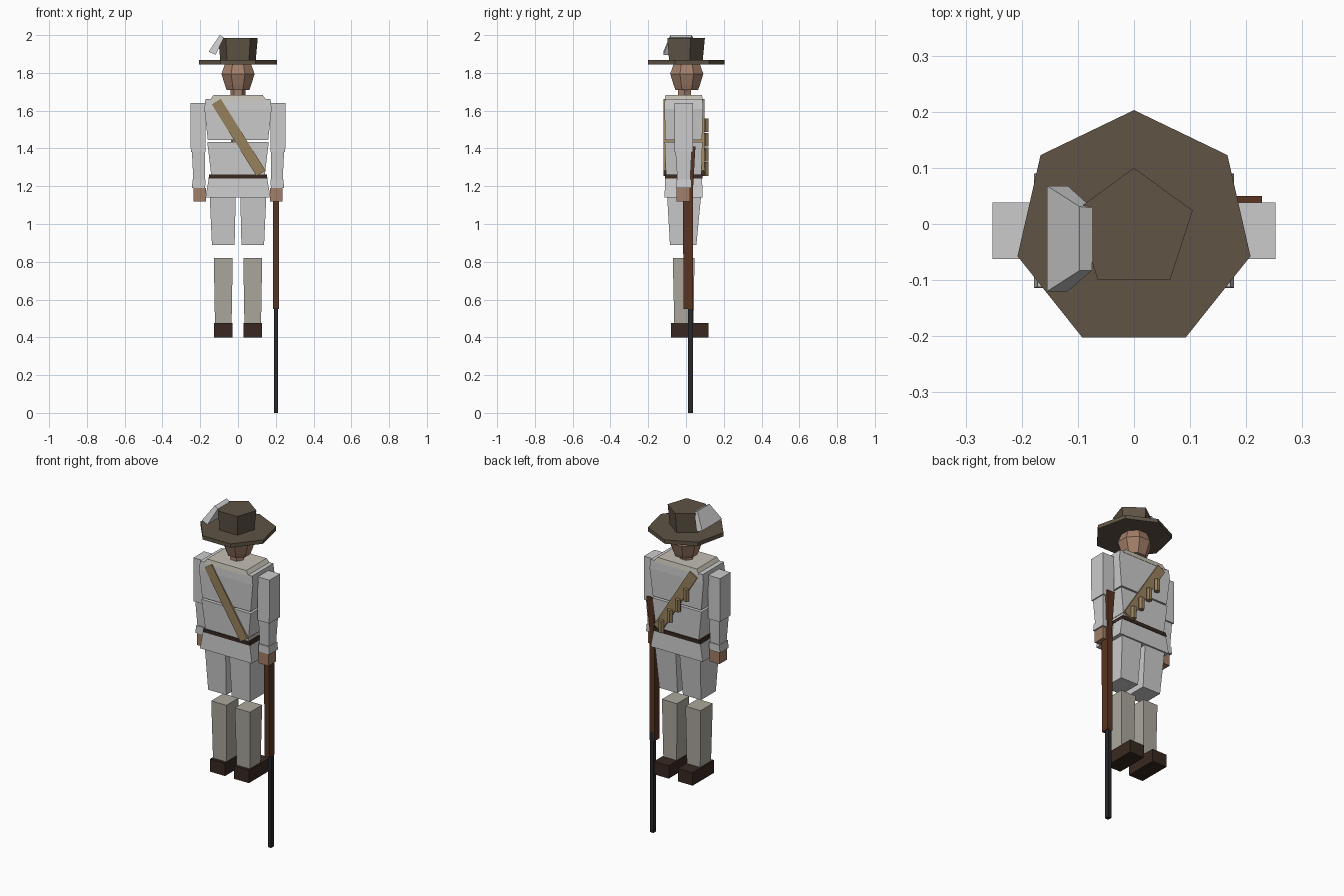
import bpy, bmesh, math
from mathutils import Vector


def material(name, rgb):
    m = bpy.data.materials.new(name)
    m.diffuse_color = (*rgb, 1)
    return m


SKIN = material("skin", (0.36, 0.21, 0.14))
FELT = material("felt", (0.115, 0.088, 0.06))
LEATHER = material("dark_leather", (0.04, 0.022, 0.015))
STRAP = material("tan_leather", (0.31, 0.22, 0.11))
WOOD = material("wood", (0.1, 0.035, 0.016))
STEEL = material("steel", (0.02, 0.02, 0.024))
CLOTH = material("legging_cloth", (0.41, 0.39, 0.34))
COLLAR = material("collar_cloth", (0.55, 0.52, 0.45))


def stack(name, rings, mat=None):
    """Skin a list of matching point rings and cap both ends."""
    bm = bmesh.new()
    rows = [[bm.verts.new(p) for p in ring] for ring in rings]
    n = len(rows[0])
    for a, b in zip(rows, rows[1:]):
        for i in range(n):
            j = (i + 1) % n
            bm.faces.new((a[i], a[j], b[j], b[i]))
    bm.faces.new(rows[0][::-1])
    bm.faces.new(rows[-1])
    bmesh.ops.recalc_face_normals(bm, faces=bm.faces)
    me = bpy.data.meshes.new(name)
    bm.to_mesh(me)
    bm.free()
    ob = bpy.data.objects.new(name, me)
    bpy.context.collection.objects.link(ob)
    if mat:
        me.materials.append(mat)
    return ob


def block(name, levels, mat=None):
    """Tapered box; each level is (z, x0, x1, y0, y1)."""
    return stack(name, [[(x0, y0, z), (x1, y0, z), (x1, y1, z), (x0, y1, z)]
                        for z, x0, x1, y0, y1 in levels], mat)


def prism(name, n, levels, centre, start, mat=None):
    """N-sided turned form; each level is (z, radius)."""
    cx, cy = centre
    angles = [math.radians(start) + math.tau * i / n for i in range(n)]
    return stack(name, [[(cx + r * math.cos(a), cy + r * math.sin(a), z)
                         for a in angles] for z, r in levels], mat)


def pair(name, levels, mat=None):
    """Left and right copies of a tapered box."""
    block("right_" + name, levels, mat)
    block("left_" + name, [(z, -x1, -x0, y0, y1) for z, x0, x1, y0, y1 in levels], mat)


# Hat: seven-sided brim, five-sided crown, folded side flap
prism("hat_brim", 7, [(1.845, 0.213), (1.868, 0.213)], (0, -0.01), 90, FELT)
prism("hat_crown", 5, [(1.86, 0.098), (1.985, 0.11)], (0, -0.01), 90, FELT)
stack("hat_side_flap", [
    [(-0.155, -0.12, 1.912), (-0.155, 0.068, 1.912), (-0.118, 0.068, 1.896), (-0.118, -0.12, 1.896)],
    [(-0.097, -0.083, 2.0), (-0.097, 0.031, 2.0), (-0.075, 0.029, 1.987), (-0.075, -0.083, 1.987)]])

# Head and neck
prism("head", 8, [(1.71, 0.065), (1.735, 0.075), (1.795, 0.095), (1.855, 0.072)], (0, 0.004), 22.5, SKIN)
prism("neck", 6, [(1.66, 0.04), (1.715, 0.04)], (0, -0.007), 0, SKIN)

# Torso
block("collar", [(1.655, -0.148, 0.152, -0.114, 0.09), (1.683, -0.13, 0.13, -0.108, 0.084)], COLLAR)
block("chest", [(1.445, -0.16, 0.16, -0.11, 0.085), (1.61, -0.178, 0.178, -0.114, 0.09),
                (1.662, -0.172, 0.172, -0.112, 0.088)])
block("waist", [(1.26, -0.142, 0.142, -0.106, 0.082), (1.435, -0.163, 0.163, -0.113, 0.087)])
block("belt", [(1.24, -0.156, 0.156, -0.11, 0.088), (1.262, -0.152, 0.152, -0.11, 0.088)], LEATHER)
block("hips", [(1.14, -0.172, 0.172, -0.114, 0.088), (1.24, -0.155, 0.155, -0.11, 0.085)])

# Legs
pair("thigh", [(0.89, 0.018, 0.138, -0.085, 0.055), (1.15, 0.012, 0.15, -0.1, 0.08)])
pair("legging", [(0.47, 0.034, 0.122, -0.062, 0.04), (0.82, 0.028, 0.128, -0.07, 0.045)], CLOTH)
pair("boot", [(0.4, 0.03, 0.128, -0.08, 0.12), (0.477, 0.03, 0.128, -0.08, 0.12)], LEATHER)

# Arms
pair("upper_arm", [(1.38, 0.172, 0.25, -0.062, 0.038), (1.64, 0.172, 0.252, -0.062, 0.038)])
pair("forearm", [(1.22, 0.176, 0.236, -0.045, 0.022), (1.385, 0.174, 0.244, -0.056, 0.03)])
pair("cuff", [(1.19, 0.174, 0.245, -0.053, 0.028), (1.235, 0.172, 0.24, -0.053, 0.028)])
pair("hand", [(1.118, 0.17, 0.236, -0.05, 0.02), (1.19, 0.17, 0.236, -0.05, 0.02)], SKIN)

# Bandolier: slanted strap round the torso, with a row of charge bottles
top, low = Vector((-0.115, 0, 1.648)), Vector((0.122, 0, 1.268))
d = (low - top).normalized()
side = Vector((-d.z, 0, d.x)) * 0.028
stack("bandolier_strap", [[(p.x, y, p.z) for p in (top + side, top - side, low - side, low + side)]
                          for y in (-0.119, 0.097)], STRAP)
for i in range(4):
    x, z = 0.09 - 0.055 * i, 1.255 + 0.077 * i
    prism(f"charge_bottle_{i + 1}", 6, [(z, 0.017), (z + 0.072, 0.017)], (x, 0.104), 0, STRAP)

# Musket held muzzle down beside the right-hand leg
block("musket_barrel", [(0, 0.19, 0.212, 0.01, 0.036), (0.6, 0.19, 0.212, 0.01, 0.036)], STEEL)
block("musket_stock", [(0.55, 0.184, 0.216, -0.013, 0.036), (1.11, 0.184, 0.216, -0.016, 0.036),
                       (1.2, 0.186, 0.214, -0.005, 0.038), (1.41, 0.178, 0.228, 0.024, 0.05)], WOOD)
